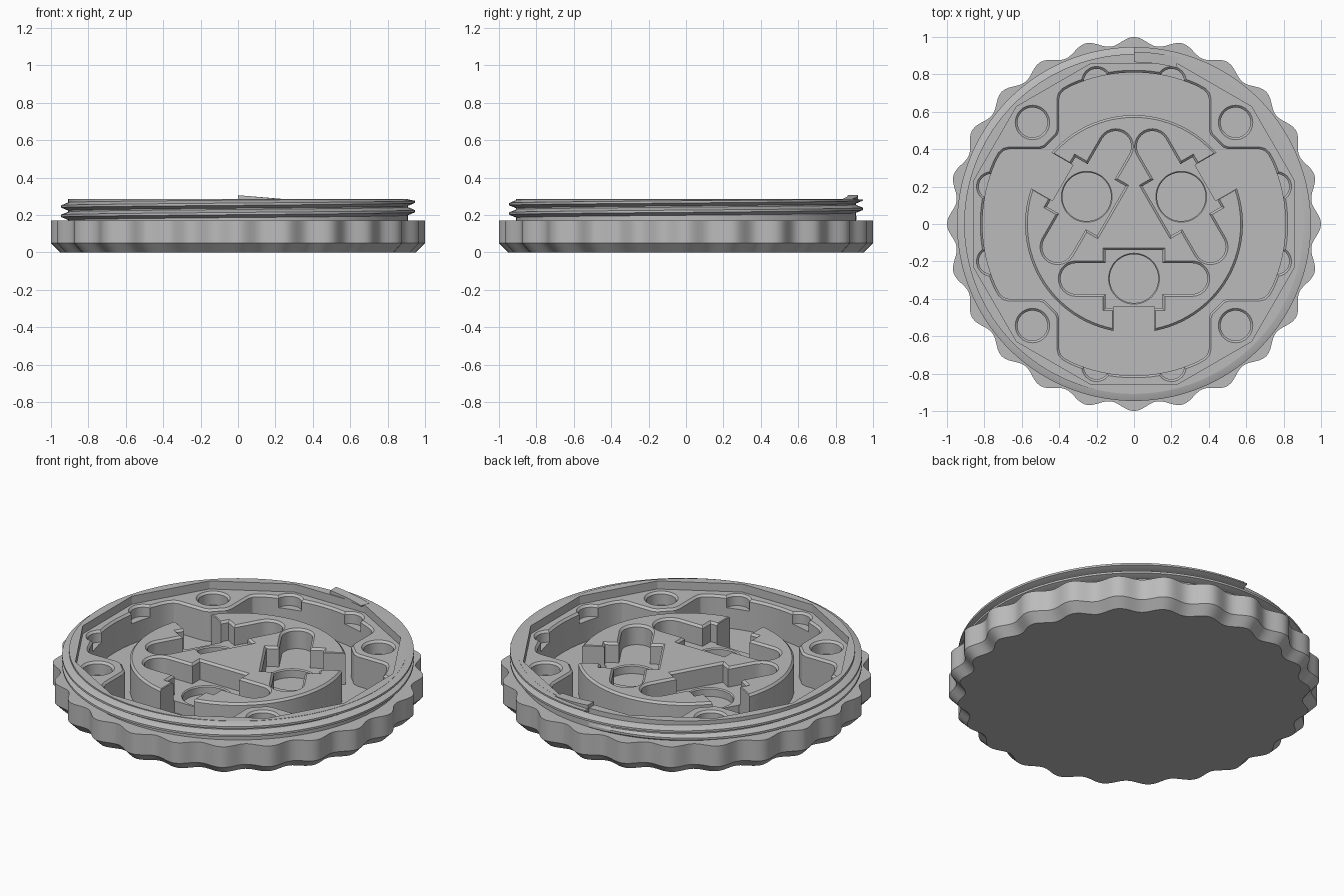
import bpy, bmesh, math
from math import cos, sin, pi, radians
from mathutils import Vector

if "Cube" in bpy.data.objects:
    bpy.data.objects.remove(bpy.data.objects["Cube"])

GREY = (0.5, 0.5, 0.5, 1)
grey = bpy.data.materials.new("plain_grey")
grey.use_nodes = True
grey.diffuse_color = GREY
grey.node_tree.nodes["Principled BSDF"].inputs["Base Color"].default_value = GREY

RIM, DECK, FLOOR, GRIP_TOP = 0.285, 0.237, 0.05, 0.172
BEVEL = 0.012


def solid(name, rings, caps=True):
    """Skin a stack of rings of equal length and close both ends."""
    bm = bmesh.new()
    loops = [[bm.verts.new(p) for p in ring] for ring in rings]
    n = len(loops[0])
    for a, b in zip(loops, loops[1:]):
        for i in range(n):
            j = (i + 1) % n
            bm.faces.new((a[i], a[j], b[j], b[i]))
    bm.faces.new(loops[0][::-1])
    bm.faces.new(loops[-1])
    bmesh.ops.recalc_face_normals(bm, faces=bm.faces)
    mesh = bpy.data.meshes.new(name)
    bm.to_mesh(mesh)
    bm.free()
    mesh.materials.append(grey)
    obj = bpy.data.objects.new(name, mesh)
    bpy.context.collection.objects.link(obj)
    return obj


def offset(outline, d):
    """Push a counter-clockwise outline outward by d."""
    out = []
    for i, p in enumerate(outline):
        p = Vector(p)
        e1 = (p - Vector(outline[i - 1])).normalized()
        e2 = (Vector(outline[(i + 1) % len(outline)]) - p).normalized()
        n1, n2 = Vector((e1.y, -e1.x)), Vector((e2.y, -e2.x))
        out.append(p + (n1 + n2) * d / (1 + n1.dot(n2)))
    return out


def prism(name, outline, levels):
    """Extrude an outline through (height, offset) levels."""
    return solid(name, [[(p[0], p[1], z) for p in offset(outline, d)] for z, d in levels])


def circle(r, n=48, x=0, y=0, start=0):
    return [(x + r * cos(start + 2 * pi * i / n), y + r * sin(start + 2 * pi * i / n))
            for i in range(n)]


def turn(outline, a):
    return [(x * cos(a) - y * sin(a), x * sin(a) + y * cos(a)) for x, y in outline]


def rectangle(x0, x1, y0, y1):
    return [(x0, y0), (x1, y0), (x1, y1), (x0, y1)]


def cut(obj, cutter):
    mod = obj.modifiers.new("cut", 'BOOLEAN')
    mod.operation, mod.solver, mod.object = 'DIFFERENCE', 'EXACT', cutter
    bpy.context.view_layer.objects.active = obj
    bpy.ops.object.modifier_apply(modifier=mod.name)
    bpy.data.objects.remove(cutter)


def pocket(obj, outline, floor, top=DECK, edge=BEVEL):
    """Sink an outline to a floor height with a bevelled upper edge."""
    cut(obj, prism("cutter", outline, [(floor, 0), (top - edge, 0), (top, edge), (0.4, edge)]))


# Cap body: scalloped grip with a chamfered foot, then the round neck
N = 288
def ring(z, radius):
    return [(radius(a) * cos(a), radius(a) * sin(a), z)
            for a in (2 * pi * i / N for i in range(N))]

def scallop(a):
    return 0.978 + 0.022 * cos(24 * a)

def neck(a):
    return 0.908

body = solid("cap_body", [
    ring(0, lambda a: scallop(a) - 0.05), ring(0.05, scallop), ring(GRIP_TOP, scallop),
    ring(GRIP_TOP, neck), ring(RIM, neck)])

# Twelve-sided recess inside the rim
cut(body, prism("cutter", circle(0.888, 12, start=radians(15)), [(DECK, 0), (0.4, 0)]))

# Cross-shaped well with rounded arm ends
arm = [(0.81 * cos(radians(a)), 0.81 * sin(radians(a))) for a in range(-25, 26, 2)]
arm += [(0.715, 0.375), (0.695, 0.393), (0.67, 0.4), (0.505, 0.4), (0.475, 0.41),
        (0.41, 0.475), (0.4, 0.505), (0.4, 0.67), (0.393, 0.695), (0.375, 0.715)]
cross = [p for k in range(4) for p in turn(arm, k * pi / 2)]
pocket(body, cross, FLOOR)

# Corner sockets and the half-round finger reliefs in the well wall
for k in range(4):
    pocket(body, turn(circle(0.08, 40, 0.543, 0.543), k * pi / 2), 0.16)
    for x in (-0.2, 0.2):
        pocket(body, turn(circle(0.068, 32, x, 0.762), k * pi / 2), 0.17)

# Central island with three identical pockets, each opening outward
island = prism("central_island", circle(0.582, 120),
               [(FLOOR - 0.02, 0), (DECK - BEVEL, 0), (DECK, -BEVEL)])
SLOT_Y, SLOT_R = -0.292, 0.083
slot = [(s * 0.31 + SLOT_R * cos(a), SLOT_Y + SLOT_R * sin(a))
        for s, first in ((1, -90), (-1, 90))
        for a in (radians(first + 15 * i) for i in range(13))]
for k in range(3):
    a = k * 2 * pi / 3
    pocket(island, turn(slot, a), 0.12)
    pocket(island, turn(rectangle(-0.153, 0.153, -0.45, -0.14), a), 0.12)
    pocket(island, turn(rectangle(-0.11, 0.11, -0.7, -0.44), a), FLOOR - 0.03, edge=0.004)
    pocket(island, turn(circle(0.13, 48, 0, SLOT_Y), a), 0.07, top=0.12, edge=0.006)

# Screw thread: a tapered ridge climbing two turns around the neck
PITCH, TURNS, STEPS = 0.05, 2, 288
sections = []
for i in range(STEPS + 1):
    t = i / STEPS
    a = pi / 2 + 2 * pi * TURNS * (t - 1)
    zc = RIM - 0.002 - PITCH * TURNS * (1 - t)
    tip = 0.912 + 0.034 * min(1, 12 * t)
    profile = [(0.89, -0.024), (0.905, -0.023), (tip, -0.006), (tip, 0.006), (0.905, 0.023), (0.89, 0.024)]
    sections.append([(r * cos(a), r * sin(a), min(max(zc + h, GRIP_TOP - 0.01), RIM - 0.001 + h * 0.02))
                     for r, h in profile])
thread = solid("screw_thread", sections)

# Ramped stop on the rim where the thread ends
sections = []
for i in range(9):
    a = radians(90 - 15 * i / 8)
    top = 0.306 - 0.02 * i / 8
    sections.append([(r * cos(a), r * sin(a), z)
                     for r, z in ((0.865, 0.28), (0.92, 0.28), (0.92, top), (0.865, top))])
stop = solid("rim_stop", sections)

# Smooth shading with crisp edges
bpy.ops.object.select_all(action='DESELECT')
for obj in (body, island, thread, stop):
    obj.select_set(True)
bpy.context.view_layer.objects.active = body
bpy.ops.object.shade_smooth_by_angle(angle=radians(25))
